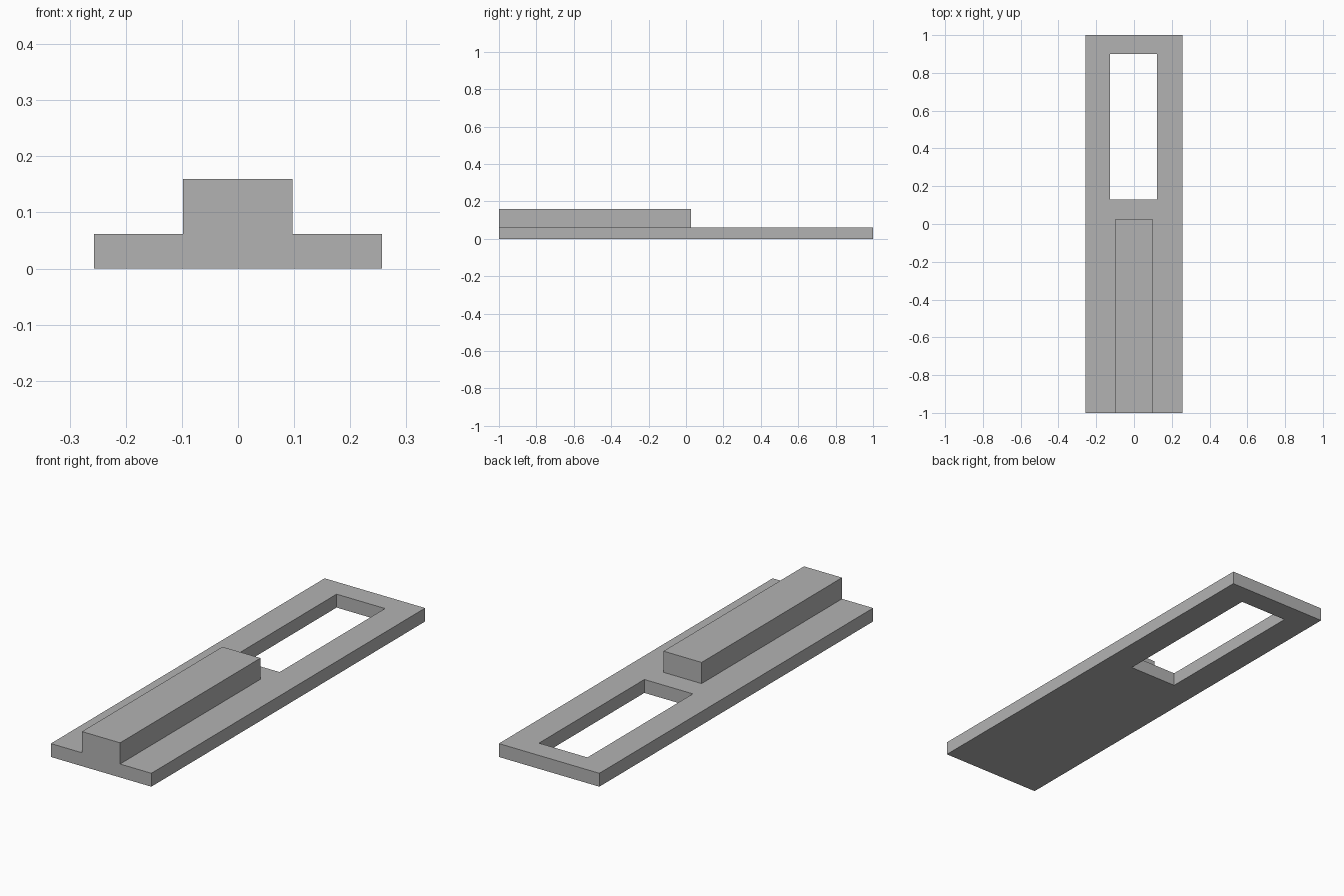
import bpy
from mathutils import Vector

# Remove the default cube only
cube = bpy.data.objects.get("Cube")
if cube:
    bpy.data.objects.remove(cube, do_unlink=True)

# Single grey material
grey = bpy.data.materials.new("plain_grey")
grey.use_nodes = True
colour = (0.45, 0.45, 0.45, 1)
grey.diffuse_color = colour
grey.node_tree.nodes["Principled BSDF"].inputs["Base Color"].default_value = colour


def box(name, low, high):
    """Box spanning two opposite corners."""
    low, high = Vector(low), Vector(high)
    bpy.ops.mesh.primitive_cube_add(size=1, location=(0, 0, 0))
    obj = bpy.context.object
    obj.name = name
    for v in obj.data.vertices:
        v.co = (low + high) / 2 + v.co * (high - low)
    obj.data.materials.append(grey)
    return obj


def combine(target, tool, operation):
    """Apply a boolean to the target and discard the tool."""
    mod = target.modifiers.new(operation.lower(), "BOOLEAN")
    mod.operation = operation
    mod.solver = "EXACT"
    mod.object = tool
    bpy.context.view_layer.objects.active = target
    bpy.ops.object.modifier_apply(modifier=mod.name)
    bpy.data.objects.remove(tool, do_unlink=True)


# Long flat base with a rectangular slot at the back
base = box("slotted_base", (-0.257, -1, 0), (0.257, 1, 0.062))
slot = box("slot_cutter", (-0.126, 0.13, -0.1), (0.122, 0.9, 0.2))
combine(base, slot, "DIFFERENCE")

# Raised rib, flush with the front edge and fused to the base
rib = box("raised_rib", (-0.098, -1, 0.03), (0.097, 0.026, 0.16))
combine(base, rib, "UNION")
